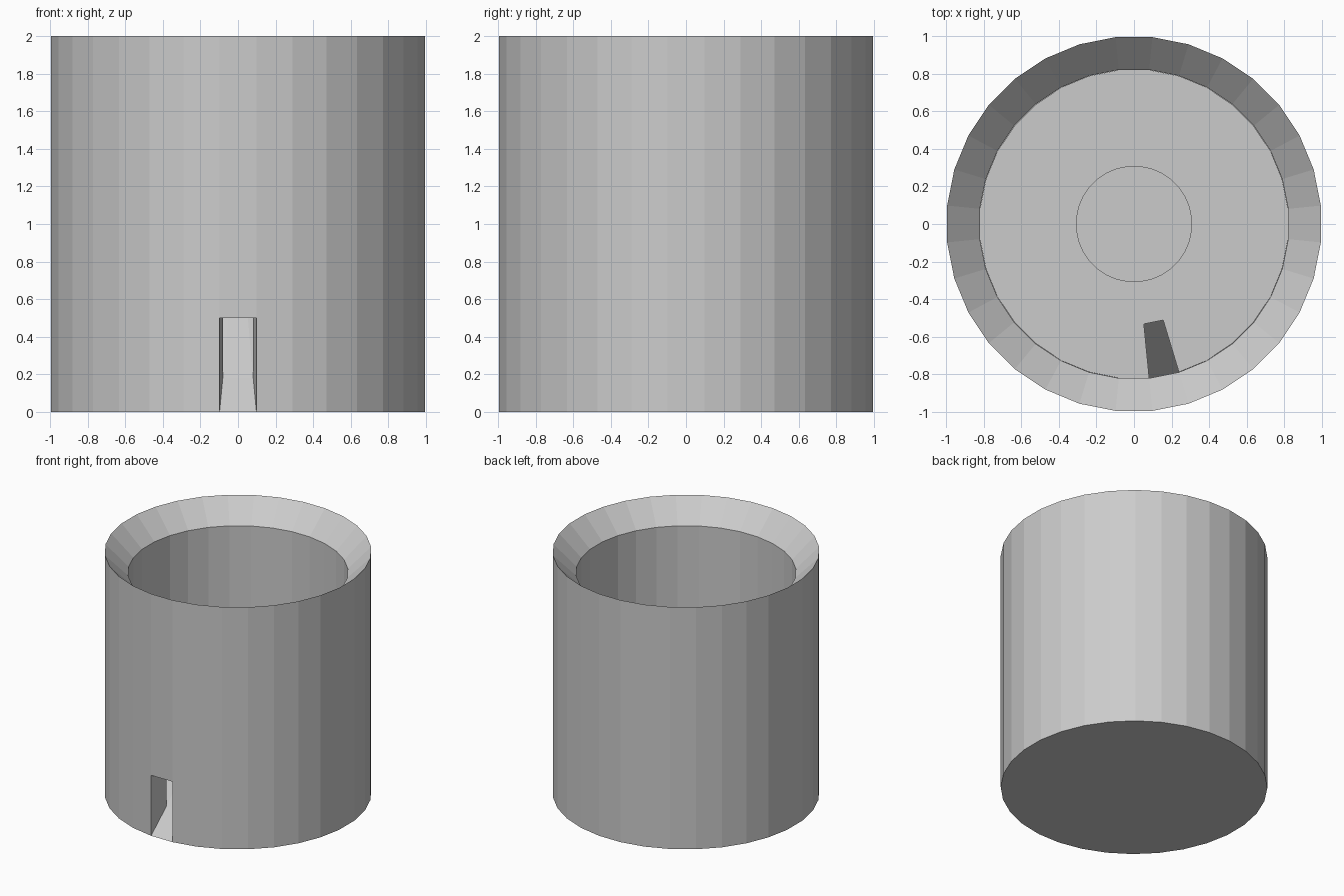
import bpy, bmesh, math

if "Cube" in bpy.data.objects:
    bpy.data.objects.remove(bpy.data.objects["Cube"])

N = 32            # sides
R, RI = 1.0, 0.825  # outer and inner wall radius

grey = bpy.data.materials.new("plain grey")
grey.diffuse_color = (0.6, 0.6, 0.6, 1)
grey.use_nodes = True
grey.node_tree.nodes["Principled BSDF"].inputs["Base Color"].default_value = grey.diffuse_color


def point(k, r, z):
    # corner k of the 32-gon; sector 0 (corners 0 and 1) faces the front
    a = -math.pi / 2 + (k - 0.5) * 2 * math.pi / N
    return (r * math.cos(a), r * math.sin(a), z)


def lathe(name, profiles_for, sides=()):
    """Sweep profiles sector by sector; sides = (corner, profile polygon) walls."""
    bm = bmesh.new()

    def face(pts):
        uniq = [p for i, p in enumerate(pts) if p not in pts[:i]]
        bm.faces.new([bm.verts.new(p) for p in uniq])

    for i in range(N):
        for prof in profiles_for(i):
            for (r0, z0), (r1, z1) in zip(prof, prof[1:]):
                face([point(i, r0, z0), point(i + 1, r0, z0),
                      point(i + 1, r1, z1), point(i, r1, z1)])
    for k, prof in sides:
        face([point(k, r, z) for r, z in prof])
    bmesh.ops.remove_doubles(bm, verts=bm.verts, dist=1e-4)
    bmesh.ops.recalc_face_normals(bm, faces=bm.faces)
    me = bpy.data.meshes.new(name)
    bm.to_mesh(me)
    bm.free()
    me.materials.append(grey)
    ob = bpy.data.objects.new(name, me)
    bpy.context.collection.objects.link(ob)
    return ob


# Outer body: bevelled rim, inner wall, conical base and front outlet
base = [(RI, 0.18), (0.535, 0.5), (0, 0.5)]
upper = [(R, 0.5), (R, 2), (RI, 2 - 0.175), (RI, 0.5)]


def body_profiles(i):
    if i == 0:  # outlet sector: ramp below, ceiling above
        return [[(0, 0), (R, 0)] + base, upper + [(R, 0.5)]]
    return [[(0, 0), (R, 0)] + upper + base]


outlet_wall = [(R, 0), (R, 0.5), (RI, 0.5), (RI, 0.18)]
lathe("container_body", body_profiles, [(0, outlet_wall), (1, outlet_wall)])

# Inner plate with a drop hole one sector right of the outlet
LOW, TOP, PR, HOLE = 0.505, 0.6, 0.824, 0.535


def plate_profiles(i):
    r = HOLE if i == 1 else PR
    return [[(0, LOW), (HOLE, LOW), (r, LOW), (r, TOP), (HOLE, TOP), (0, TOP)]
            if i != 1 else [(0, LOW), (HOLE, LOW), (HOLE, TOP), (0, TOP)]]


hole_wall = [(HOLE, LOW), (PR, LOW), (PR, TOP), (HOLE, TOP)]
lathe("inner_plate", plate_profiles, [(1, hole_wall), (2, hole_wall)])

# Low round hub in the middle of the plate
lathe("plate_hub", lambda i: [[(0, TOP - 0.02), (0.31, TOP - 0.02), (0.31, 0.66), (0, 0.66)]])
